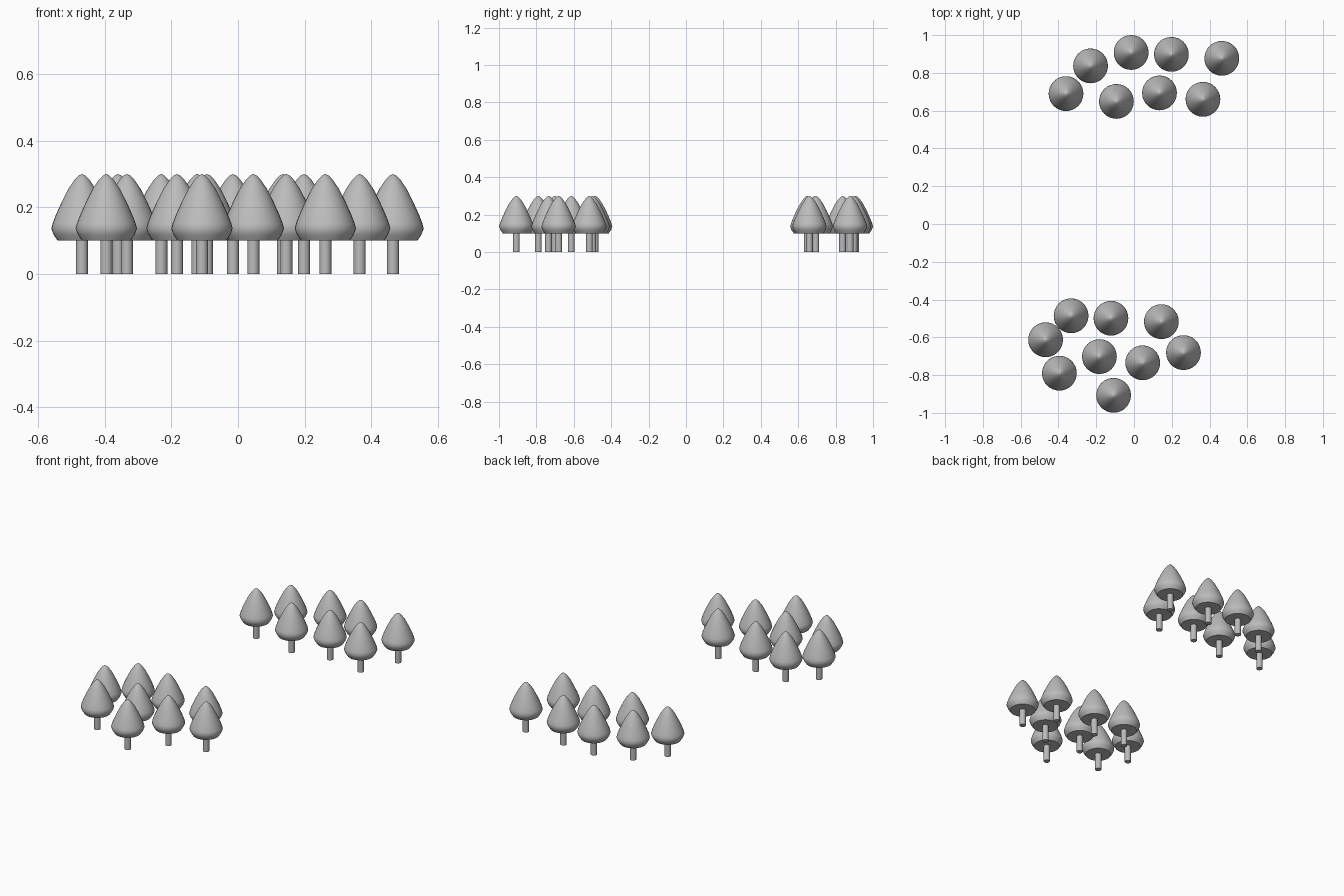
import bpy
import bmesh
from math import cos, sin, tau, radians

cube = bpy.data.objects.get("Cube")
if cube:
    bpy.data.objects.remove(cube, do_unlink=True)


def make_material(name, color):
    mat = bpy.data.materials.new(name)
    mat.use_nodes = True
    mat.diffuse_color = color
    mat.node_tree.nodes["Principled BSDF"].inputs["Base Color"].default_value = color
    return mat


def lathe(name, profile, sides, mat):
    """Turn a (radius, height) profile around z; zero radius makes a point, open ends are capped."""
    bm = bmesh.new()
    rings = []
    for r, z in profile:
        if r == 0:
            rings.append([bm.verts.new((0, 0, z))] * sides)
        else:
            rings.append([bm.verts.new((r * cos(tau * i / sides), r * sin(tau * i / sides), z))
                          for i in range(sides)])
    for low, high in zip(rings, rings[1:]):
        for i in range(sides):
            j = (i + 1) % sides
            corners = dict.fromkeys((low[i], low[j], high[j], high[i]))
            bm.faces.new(list(corners))
    for ring in (rings[0], rings[-1]):
        if len(set(ring)) > 1:
            bm.faces.new(ring)
    bmesh.ops.recalc_face_normals(bm, faces=bm.faces)
    for face in bm.faces:
        face.smooth = True
    mesh = bpy.data.meshes.new(name)
    bm.to_mesh(mesh)
    bm.free()
    mesh.set_sharp_from_angle(angle=radians(50))
    mesh.materials.append(mat)
    return mesh


grey = make_material("plain grey", (0.5, 0.5, 0.5, 1))

# Shared tree parts: slim trunk and drop-shaped crown with a flat underside
trunk = lathe("trunk", [(0.018, 0), (0.018, 0.11)], 24, grey)
crown = lathe("crown", [(0.073, 0.1), (0.085, 0.118), (0.092, 0.136), (0.088, 0.152),
                        (0.078, 0.178), (0.06, 0.218), (0.04, 0.257), (0.022, 0.283),
                        (0.009, 0.296), (0, 0.3)], 32, grey)

# Two loose groves, one at the front and one at the back
groves = {
    "back": [(-0.36, 0.69), (-0.23, 0.837), (-0.015, 0.908), (0.198, 0.898),
             (0.465, 0.877), (0.365, 0.66), (0.135, 0.694), (-0.093, 0.649)],
    "front": [(-0.333, -0.486), (-0.122, -0.499), (0.145, -0.517), (-0.468, -0.613),
              (-0.395, -0.79), (-0.183, -0.702), (0.046, -0.735), (0.262, -0.681),
              (-0.108, -0.907)],
}
for side, spots in groves.items():
    for n, (x, y) in enumerate(spots, 1):
        for part in (trunk, crown):
            obj = bpy.data.objects.new(f"{side}_tree_{n}_{part.name}", part)
            obj.location = (x, y, 0)
            bpy.context.collection.objects.link(obj)
